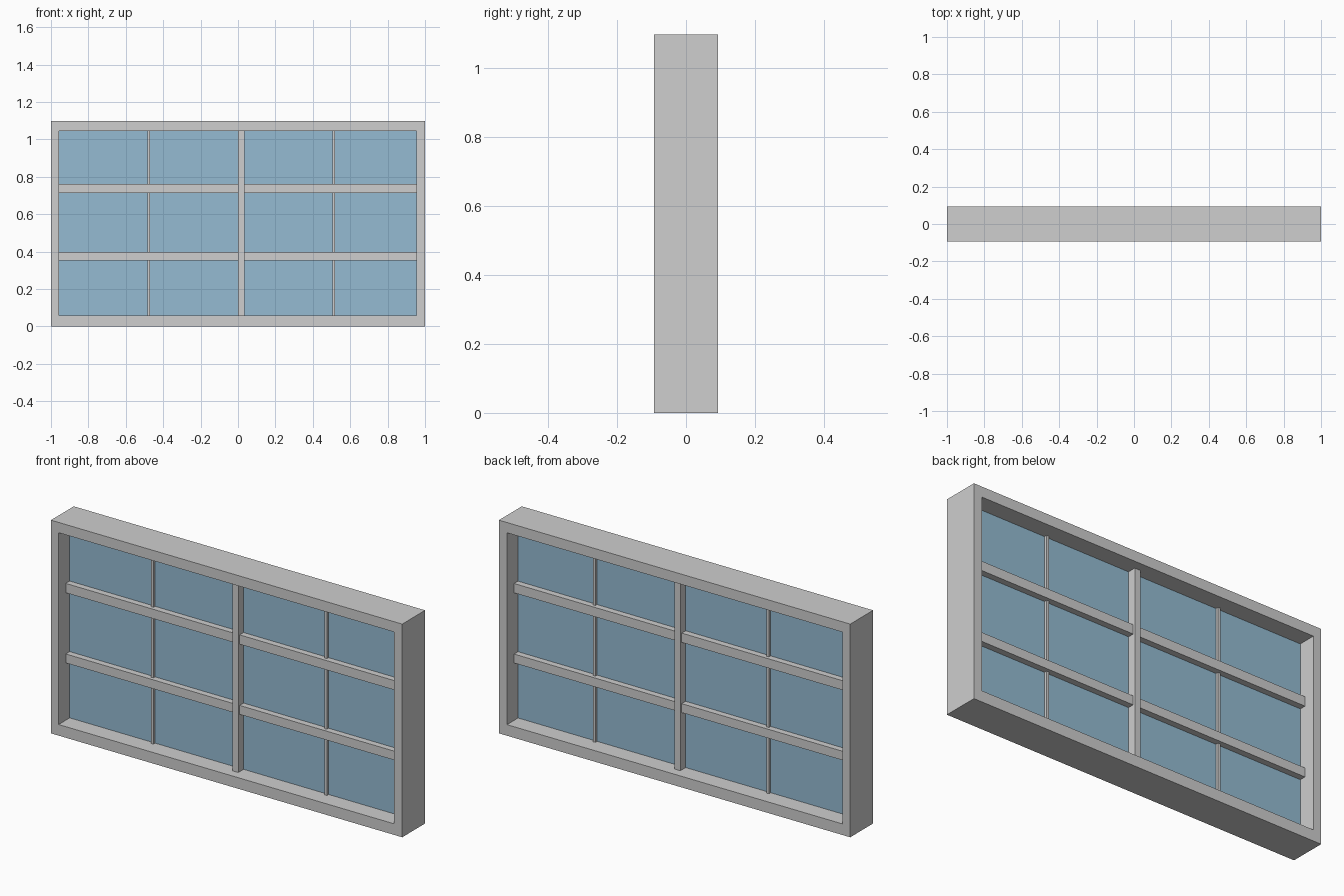
import bpy, bmesh

if "Cube" in bpy.data.objects:
    bpy.data.objects.remove(bpy.data.objects["Cube"])


def material(name, rgb):
    m = bpy.data.materials.new(name)
    m.diffuse_color = (*rgb, 1)
    m.use_nodes = True
    m.node_tree.nodes["Principled BSDF"].inputs["Base Color"].default_value = m.diffuse_color
    return m


GREY = material("light_grey", (0.62, 0.62, 0.62))
BLUE = material("glass_blue", (0.30, 0.50, 0.65))


def finish(name, bm, mat):
    bmesh.ops.recalc_face_normals(bm, faces=bm.faces)
    me = bpy.data.meshes.new(name)
    bm.to_mesh(me)
    bm.free()
    me.materials.append(mat)
    ob = bpy.data.objects.new(name, me)
    bpy.context.collection.objects.link(ob)
    return ob


def box(name, x0, x1, z0, z1, half_depth, mat):
    bm = bmesh.new()
    bmesh.ops.create_cube(bm, size=1)
    for v in bm.verts:
        v.co.x = x1 if v.co.x > 0 else x0
        v.co.y = half_depth if v.co.y > 0 else -half_depth
        v.co.z = z1 if v.co.z > 0 else z0
    return finish(name, bm, mat)


# Overall size and opening
H, D = 1.097, 0.093
IX0, IX1, IZ0, IZ1 = -0.956, 0.954, 0.057, 1.044

# Outer frame: four-sided ring with mitred corners
bm = bmesh.new()
outer = [(-1, 0), (1, 0), (1, H), (-1, H)]
inner = [(IX0, IZ0), (IX1, IZ0), (IX1, IZ1), (IX0, IZ1)]
rings = [[bm.verts.new((x, y, z)) for x, z in loop]
         for loop, y in ((outer, -D), (outer, D), (inner, D), (inner, -D))]
for a, b in zip(rings, rings[1:] + rings[:1]):
    for i in range(4):
        j = (i + 1) % 4
        bm.faces.new((a[i], a[j], b[j], b[i]))
finish("frame", bm, GREY)

# Glass sheet
box("glass", IX0, IX1, IZ0, IZ1, 0.003, BLUE)

# Central upright
CX0, CX1 = 0.0, 0.034
box("centre_upright", CX0, CX1, IZ0, IZ1, 0.046, GREY)

# Horizontal bars, either side of the upright
rails = [(0.352, 0.398), (0.713, 0.761)]
for z0, z1 in rails:
    box("left_rail", IX0, CX0, z0, z1, 0.035, GREY)
    box("right_rail", CX1, IX1, z0, z1, 0.035, GREY)

# Thin glazing bars between the rails
gaps = [(IZ0, rails[0][0]), (rails[0][1], rails[1][0]), (rails[1][1], IZ1)]
for x in (-0.477, 0.511):
    for z0, z1 in gaps:
        box("glazing_bar", x - 0.007, x + 0.007, z0, z1, 0.017, GREY)
